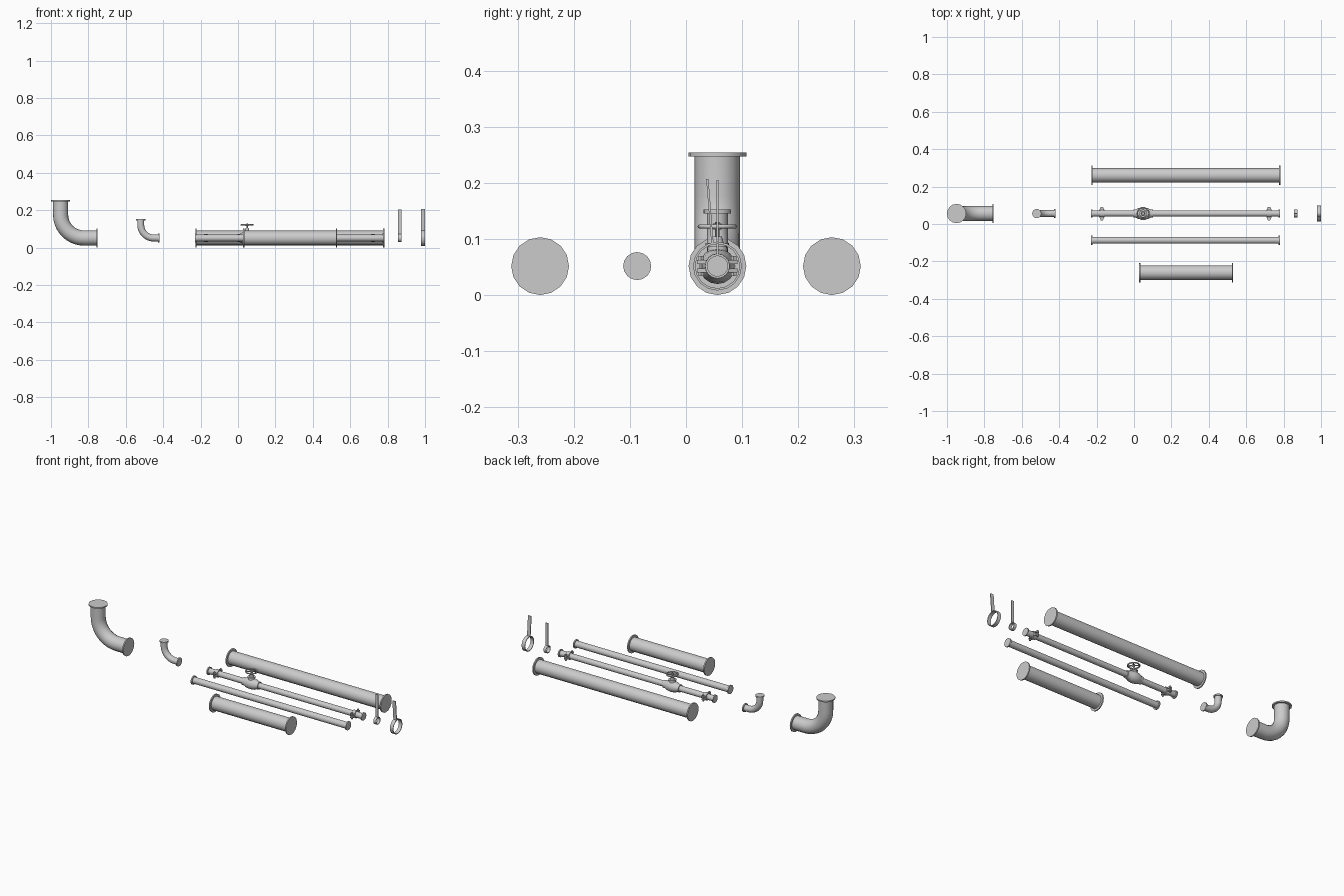
import bpy, bmesh
from math import sin, cos, pi, radians
from mathutils import Vector

if "Cube" in bpy.data.objects:
    bpy.data.objects.remove(bpy.data.objects["Cube"])

SIDES = 16
ZC = 0.0515      # height of every pipe axis
YC = 0.056       # row holding the fittings


def finish(bm, name, smooth=True):
    bmesh.ops.recalc_face_normals(bm, faces=bm.faces)
    me = bpy.data.meshes.new(name)
    bm.to_mesh(me)
    bm.free()
    ob = bpy.data.objects.new(name, me)
    bpy.context.collection.objects.link(ob)
    if smooth:
        bpy.ops.object.select_all(action='DESELECT')
        ob.select_set(True)
        bpy.context.view_layer.objects.active = ob
        bpy.ops.object.shade_smooth_by_angle(angle=radians(35))
    return ob


def sweep(name, y, rings, sides=SIDES):
    """Capped tube through rings (x, z, tilt, radius); tilt 0 runs along x, pi/2 along z."""
    bm = bmesh.new()
    loops = []
    for x, z, t, r in rings:
        n = Vector((-sin(t), 0, cos(t)))
        loops.append([bm.verts.new(Vector((x, y, z)) + r * (cos(a) * n + sin(a) * Vector((0, 1, 0))))
                      for a in (2 * pi * i / sides for i in range(sides))])
    for a, b in zip(loops, loops[1:]):
        for i in range(sides):
            j = (i + 1) % sides
            bm.faces.new((a[i], a[j], b[j], b[i]))
    bm.faces.new(loops[0])
    bm.faces.new(loops[-1])
    return finish(bm, name)


def lathe_x(name, y, prof, z=ZC):
    return sweep(name, y, [(x, z, 0, r) for x, r in prof])


def lathe_z(name, x, y, prof, sides=SIDES):
    return sweep(name, y, [(x, z, pi / 2, r) for z, r in prof], sides)


def pipe(name, y, x0, x1, r, rf, t=0.007):
    return lathe_x(name, y, [(x0, rf), (x0 + t, rf), (x0 + t, r),
                             (x1 - t, r), (x1 - t, rf), (x1, rf)])


def elbow(name, xv, top, xe, bend, r, rf, t=0.007):
    rings = [(xv, top, -pi / 2, rf), (xv, top - t, -pi / 2, rf), (xv, top - t, -pi / 2, r)]
    for i in range(11):
        a = pi / 2 * i / 10
        rings.append((xv + bend * (1 - cos(a)), ZC + bend * (1 - sin(a)), a - pi / 2, r))
    rings += [(xe - t, ZC, 0, r), (xe - t, ZC, 0, rf), (xe, ZC, 0, rf)]
    return sweep(name, YC, rings)


def prism(name, pts, axis, lo, hi):
    """Extrude a 2D outline: axis 'x' takes (y, z) points, axis 'z' takes (x, y) points."""
    bm = bmesh.new()
    put = (lambda p, d: (d, p[0], p[1])) if axis == 'x' else (lambda p, d: (p[0], p[1], d))
    f = bm.faces.new([bm.verts.new(put(p, lo)) for p in pts])
    ext = bmesh.ops.extrude_face_region(bm, geom=[f])
    bmesh.ops.translate(bm, vec=Vector(put((0, 0), hi - lo)),
                        verts=[v for v in ext['geom'] if isinstance(v, bmesh.types.BMVert)])
    return finish(bm, name, False)


# straight flanged pipes
pipe("large_pipe_long", 0.26, -0.228, 0.782, 0.039, 0.0515)
pipe("large_pipe_short", -0.26, 0.028, 0.53, 0.039, 0.0515)
pipe("small_pipe_long", -0.087, -0.23, 0.78, 0.0185, 0.025)

# elbows
elbow("large_elbow", -0.9485, 0.254, -0.75, 0.125, 0.0405, 0.0515)
elbow("small_elbow", -0.52, 0.152, -0.42, 0.07, 0.0185, 0.0245)

# valve pipe with swollen valve body
pipe("valve_pipe", YC, -0.23, 0.78, 0.0165, 0.0225)
VX = 0.049
lathe_x("valve_body", YC, [(VX - 0.052, 0.022), (VX - 0.04, 0.022), (VX - 0.025, 0.029),
                           (VX, 0.032), (VX + 0.025, 0.029), (VX + 0.04, 0.022), (VX + 0.052, 0.022)])
lathe_z("valve_bonnet", VX, YC, [(0.065, 0.02), (0.086, 0.017), (0.086, 0.021), (0.093, 0.021),
                                 (0.093, 0.011), (0.104, 0.008)])
lathe_z("valve_stem", VX, YC, [(0.1, 0.004), (0.13, 0.004)], 8)

# handwheel
bpy.ops.mesh.primitive_torus_add(major_radius=0.0315, minor_radius=0.0038, major_segments=20,
                                 minor_segments=8, location=(VX, YC, 0.122))
bpy.context.object.name = "handwheel_rim"
bpy.ops.object.shade_smooth_by_angle(angle=radians(60))
lathe_z("handwheel_hub", VX, YC, [(0.117, 0.008), (0.127, 0.008)], 10)
for k in range(4):
    a = pi / 4 + k * pi / 2
    d, n = Vector((cos(a), sin(a))), Vector((-sin(a), cos(a))) * 0.0028
    c = Vector((VX, YC))
    prism(f"handwheel_spoke_{k + 1}", [c + n, c - n, c + d * 0.031 - n, c + d * 0.031 + n],
          'z', 0.12, 0.124)

# bolted couplings near both ends of the valve pipe
for side, cx in (("left", -0.172), ("right", 0.722)):
    lathe_x(f"{side}_coupling_ring", YC, [(cx - 0.011, 0.0165), (cx - 0.011, 0.0215),
                                          (cx + 0.011, 0.0215), (cx + 0.011, 0.0165)])
    for s, tag in ((-1, "front"), (1, "back")):
        ear = [(cx - 0.015, YC + s * 0.016), (cx + 0.015, YC + s * 0.016),
               (cx + 0.006, YC + s * 0.036), (cx - 0.006, YC + s * 0.036)]
        for lo, part in ((-0.011, "lower"), (0.004, "upper")):
            prism(f"{side}_{tag}_{part}_ear", ear, 'z', ZC + lo, ZC + lo + 0.007)
        lathe_z(f"{side}_{tag}_bolt", cx, YC + s * 0.029,
                [(ZC - 0.018, 0.0055), (ZC - 0.011, 0.0055), (ZC - 0.011, 0.003),
                 (ZC + 0.011, 0.003), (ZC + 0.011, 0.0055), (ZC + 0.018, 0.0055)], 6)


# hanging pipe straps: open ring plus upright band
def hanger(name, x0, x1, r, foot, head, t=0.004):
    bm = bmesh.new()
    prof = [(x0, r), (x1, r), (x1, r - t), (x0, r - t)]
    loops = [[bm.verts.new((x, YC + q * sin(a), ZC + q * cos(a))) for x, q in prof]
             for a in (2 * pi * i / SIDES for i in range(SIDES))]
    for i in range(SIDES):
        a, b = loops[i], loops[(i + 1) % SIDES]
        for j in range(4):
            bm.faces.new((a[j], a[(j + 1) % 4], b[(j + 1) % 4], b[j]))
    finish(bm, name + "_ring")
    (y0, z0), (y1, z1), h = foot, head, t / 2
    prism(name + "_band", [(y0 - h, z0), (y0 + h, z0), (y1 + h, z1), (y1 - h, z1)], 'x', x0, x1)


hanger("small_hanger", 0.856, 0.873, 0.022, (YC, 0.071), (YC, 0.205))
hanger("large_hanger", 0.979, 1.0, 0.0435, (0.047, 0.093), (0.038, 0.207))
